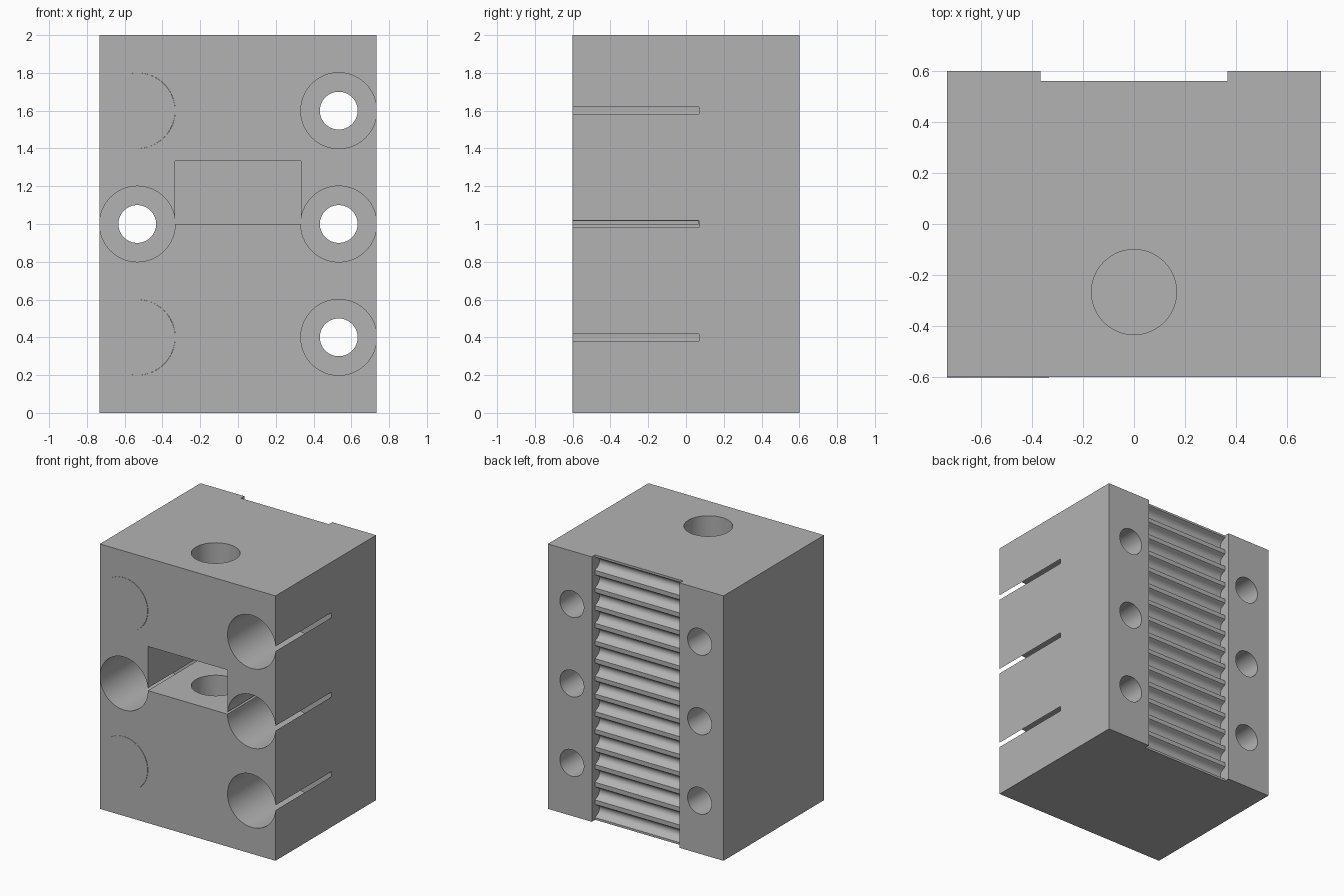
import bpy, bmesh
from math import pi
from mathutils import Matrix

if "Cube" in bpy.data.objects:
    bpy.data.objects.remove(bpy.data.objects["Cube"], do_unlink=True)

grey = bpy.data.materials.new("light_grey")
grey.use_nodes = True
colour = (0.45, 0.45, 0.45, 1)
grey.diffuse_color = colour
grey.node_tree.nodes["Principled BSDF"].inputs["Base Color"].default_value = colour


def finish(name, bm):
    bmesh.ops.recalc_face_normals(bm, faces=bm.faces)
    mesh = bpy.data.meshes.new(name)
    bm.to_mesh(mesh)
    bm.free()
    mesh.materials.append(grey)
    obj = bpy.data.objects.new(name, mesh)
    bpy.context.collection.objects.link(obj)
    return obj


def box(name, x, y, z):
    """Box from (low, high) pairs."""
    bm = bmesh.new()
    bmesh.ops.create_cube(bm, size=1)
    for v in bm.verts:
        v.co = [lim[0] if c < 0 else lim[1] for c, lim in zip(v.co, (x, y, z))]
    return finish(name, bm)


def cylinder(name, radius, centre, length, along_y=True):
    bm = bmesh.new()
    turn = Matrix.Rotation(pi / 2, 4, "X") if along_y else Matrix()
    bmesh.ops.create_cone(bm, cap_ends=True, segments=64, radius1=radius,
                          radius2=radius, depth=length,
                          matrix=Matrix.Translation(centre) @ turn)
    return finish(name, bm)


def bore_y(name, radius, x, z, y0, y1):
    return cylinder(name, radius, (x, (y0 + y1) / 2, z), y1 - y0)


def cut(target, cutter):
    cutter.hide_render = True
    mod = target.modifiers.new("cut", "BOOLEAN")
    mod.operation, mod.solver, mod.object = "DIFFERENCE", "EXACT", cutter
    bpy.context.view_layer.objects.active = target
    bpy.ops.object.modifier_apply(modifier=mod.name)
    bpy.data.objects.remove(cutter, do_unlink=True)


W, D, H = 0.7333, 0.6, 2.0
BORE_END = 0.068
GROOVE_X, GROOVE_Y = 0.367, 0.56
TEETH = 15

block = box("carriage_block", (-W, W), (-D, D), (0, H))

# Nut pocket and the vertical screw hole
cut(block, box("nut_pocket", (-0.3332, 0.3332), (-D - 0.1, BORE_END - 0.002), (1.0, 1.3333)))
cut(block, cylinder("screw_hole", 0.1667, (0, -0.2667, 1.3), 1.8, along_y=False))

# Counterbored bolt holes; the right-hand row just breaks through the side
for z in (0.4, 1.0, 1.6):
    cut(block, bore_y("counterbore", 0.2009, 0.5333, z, -D - 0.1, BORE_END))
    cut(block, bore_y("counterbore", 0.2002, -0.5325, z, -D - 0.1, BORE_END))
    for x in (-0.5333, 0.5333):
        cut(block, bore_y("bolt_hole", 0.1, x, z, -0.3, D + 0.1))

# Toothed belt channel on the back: one extruded profile of lands and round grooves
tooth = [(-0.05, 0), (-0.043, 0.01), (-0.037, 0.025), (-0.025, 0.042), (-0.009, 0.05)]
tooth += [(-z, d) for z, d in reversed(tooth)]
pitch = H / TEETH
profile = [(D + 0.1, -0.1), (GROOVE_Y, -0.1)]
for i in range(TEETH):
    profile += [(GROOVE_Y - d, (i + 0.5) * pitch + z) for z, d in tooth]
profile += [(GROOVE_Y, H + 0.1), (D + 0.1, H + 0.1)]
bm = bmesh.new()
face = bm.faces.new([bm.verts.new((-GROOVE_X, y, z)) for y, z in profile])
side = bmesh.ops.extrude_face_region(bm, geom=[face])["geom"]
bmesh.ops.translate(bm, vec=(2 * GROOVE_X, 0, 0),
                    verts=[g for g in side if isinstance(g, bmesh.types.BMVert)])
cut(block, finish("belt_channel", bm))

# Thin covers over two of the bores
covers = [bore_y(f"{name}_bore_cover", 0.2, -0.5333, z, -D - 0.002, -D + 0.002)
          for name, z in (("lower", 0.4), ("upper", 1.6))]

bpy.ops.object.select_all(action="DESELECT")
for obj in [block] + covers:
    obj.select_set(True)
bpy.context.view_layer.objects.active = block
bpy.ops.object.shade_smooth_by_angle(angle=pi / 6)
